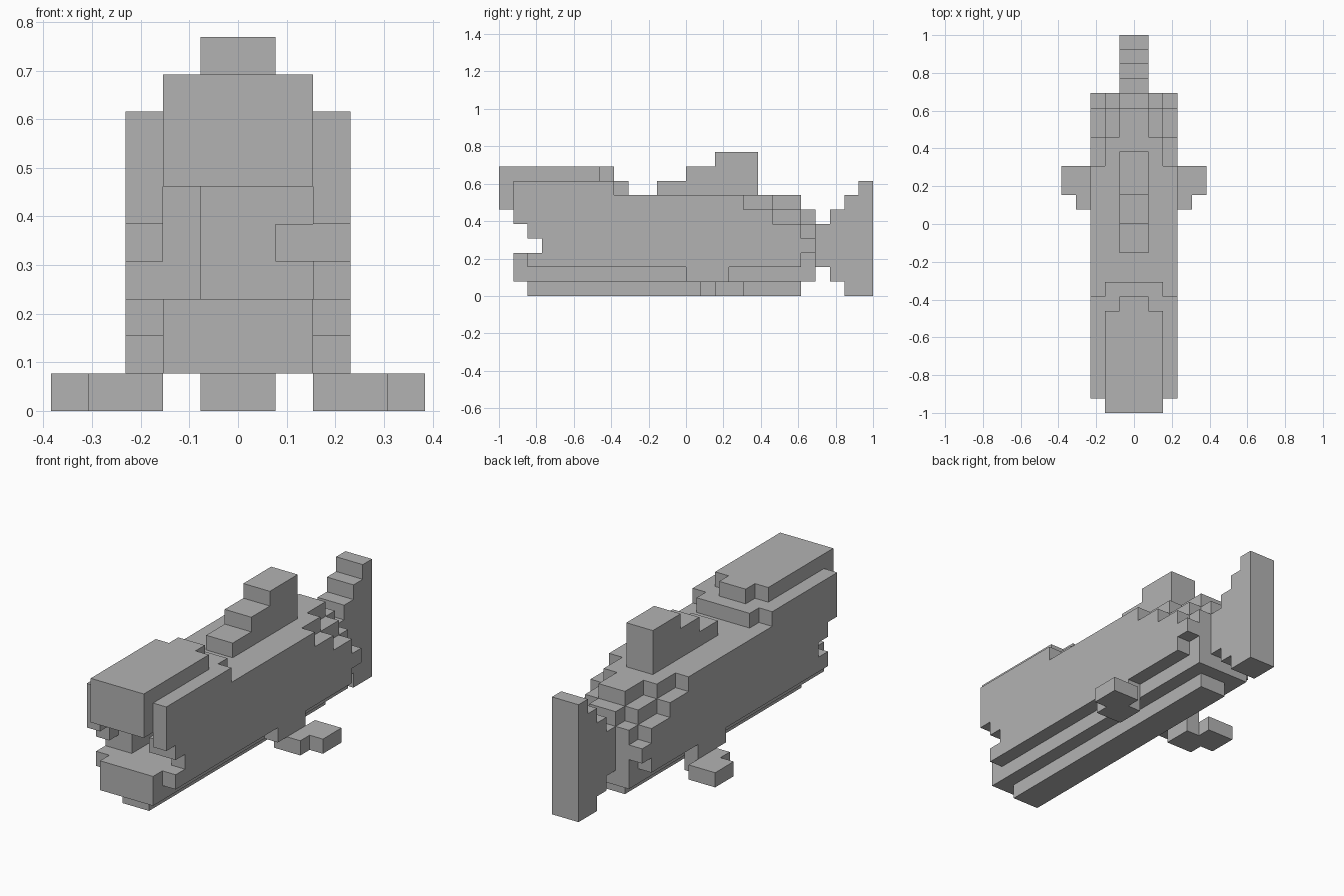
import bpy
import bmesh
from mathutils import Vector

UNIT = 1 / 13  # edge length of one block

cube = bpy.data.objects.get("Cube")
if cube:
    bpy.data.objects.remove(cube, do_unlink=True)

grey = bpy.data.materials.new("plain_grey")
grey.use_nodes = True
colour = (0.45, 0.45, 0.45, 1)
grey.diffuse_color = colour
grey.node_tree.nodes["Principled BSDF"].inputs["Base Color"].default_value = colour


def cells(x_range, y_range, z_range):
    """All block positions inside a box."""
    return {(x, y, z) for x in range(*x_range)
            for y in range(*y_range) for z in range(*z_range)}


def mirrored(*boxes):
    """Boxes on the +x side joined with their mirror images."""
    half = set().union(*(cells(*box) for box in boxes))
    return half | {(-x - 1, y, z) for x, y, z in half}


parts = {}

# Belly, core and keel, stepping inwards towards the tail
parts["body_core"] = mirrored(
    ((0, 2), (-12, 9), (1, 3)),
    ((0, 2), (-7, 9), (3, 5)),
    ((0, 2), (-7, 8), (5, 6)),
    ((0, 2), (-7, 6), (6, 7)),
    ((0, 1), (6, 8), (6, 7)),
    ((0, 1), (8, 9), (5, 6)),
)
parts["keel"] = mirrored(((0, 1), (-11, 8), (0, 1)))

# Flanks with ragged front and rear ends
parts["flanks"] = mirrored(
    ((2, 3), (0, 3), (1, 2)),
    ((2, 3), (-11, 8), (2, 3)),
    ((2, 3), (-10, 9), (3, 4)),
    ((2, 3), (-11, 8), (4, 5)),
    ((2, 3), (-12, 6), (5, 6)),
    ((2, 3), (-12, 4), (6, 7)),
)

# Head: overhanging upper jaw, brow and crown
parts["head"] = mirrored(
    ((0, 2), (-13, -7), (6, 8)),
    ((0, 3), (-12, -5), (7, 8)),
    ((0, 2), (-5, -4), (7, 8)),
    ((0, 2), (-13, -6), (8, 9)),
    ((0, 1), (-6, -5), (8, 9)),
)

# Uneven lumps inside the open mouth
parts["mouth_lining"] = (cells((-2, -1), (-10, -7), (3, 6))
                         | cells((1, 2), (-11, -7), (4, 5)))

# Stepped back fin
parts["back_fin"] = mirrored(
    ((0, 1), (-2, 5), (7, 8)),
    ((0, 1), (0, 5), (8, 9)),
    ((0, 1), (2, 5), (9, 10)),
)

# Upright tail fin, growing one step at a time
parts["tail_fin"] = mirrored(*(
    ((0, 1), (9 + i, 10 + i), (max(2 - i, 0), 5 + i)) for i in range(4)))

# Side fins low on the flanks
parts["side_fins"] = mirrored(
    ((2, 3), (1, 3), (0, 1)),
    ((3, 4), (1, 4), (0, 1)),
    ((4, 5), (2, 4), (0, 1)),
)

solid = set().union(*parts.values())


def build(name, blocks):
    """Skin the outside of a group of blocks and merge its flat areas."""
    bm = bmesh.new()
    corners = {}

    def corner(point):
        key = tuple(round(c) for c in point)
        if key not in corners:
            corners[key] = bm.verts.new(Vector(key) * UNIT)
        return corners[key]

    for block in sorted(blocks):
        base = Vector(block)
        for axis in range(3):
            u, v, n = Vector(), Vector(), Vector()
            n[axis] = u[(axis + 1) % 3] = v[(axis + 2) % 3] = 1
            for side in (-1, 1):
                if tuple(round(c) for c in base + n * side) in solid:
                    continue
                start = base + n if side > 0 else base
                loop = [start, start + u, start + u + v, start + v]
                bm.faces.new([corner(p) for p in loop[::side]])

    bmesh.ops.dissolve_limit(bm, angle_limit=0.01, verts=bm.verts[:],
                             edges=bm.edges[:])
    mesh = bpy.data.meshes.new(name)
    bm.to_mesh(mesh)
    bm.free()
    mesh.materials.append(grey)
    bpy.context.collection.objects.link(bpy.data.objects.new(name, mesh))


for part_name, part_blocks in parts.items():
    build(part_name, part_blocks)
